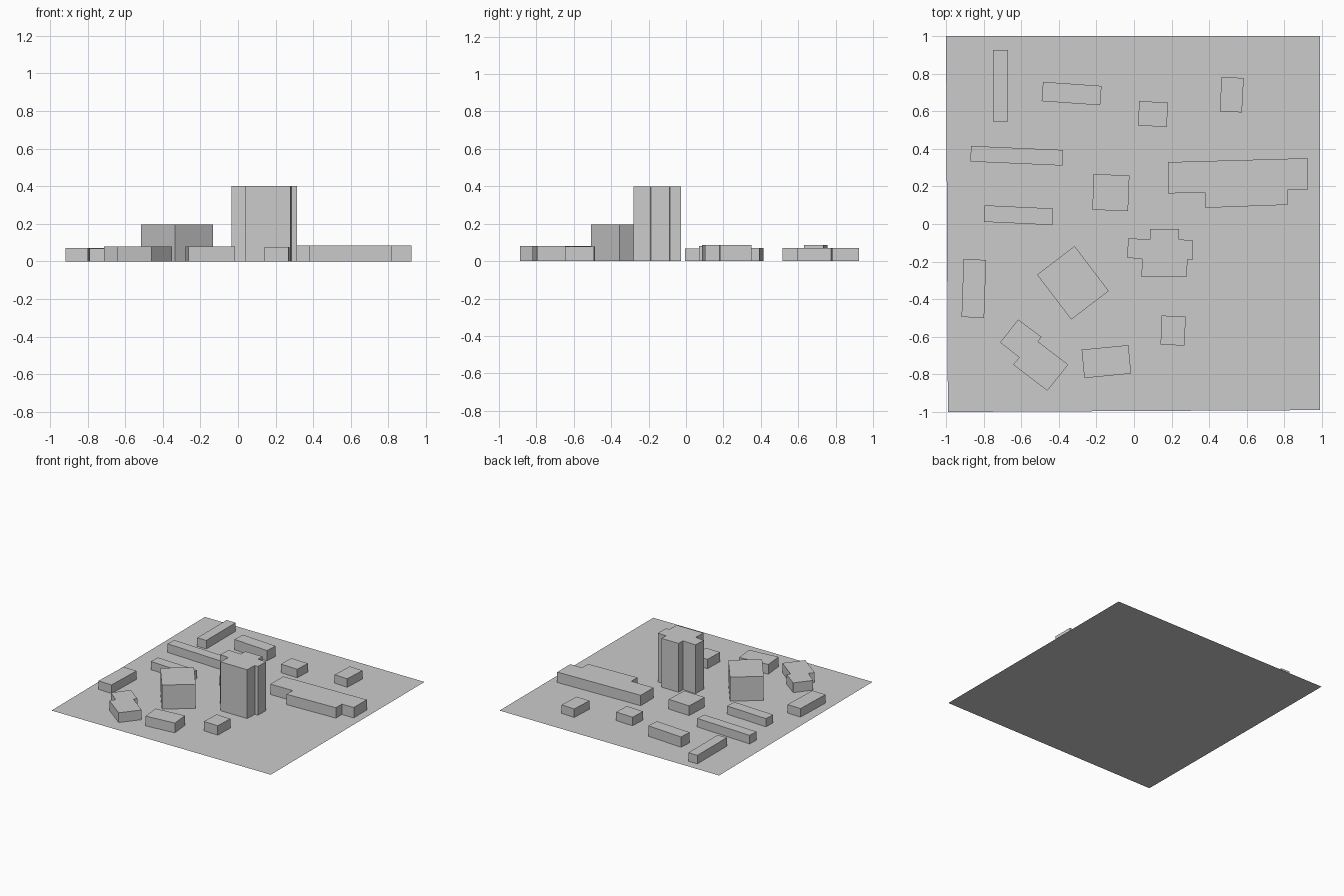
import bpy, bmesh
from math import radians
from mathutils import Matrix, Vector

cube = bpy.data.objects.get("Cube")
if cube:
    bpy.data.objects.remove(cube, do_unlink=True)

# One plain grey for the whole site model
grey = bpy.data.materials.new("plain_grey")
grey.use_nodes = True
colour = (0.6, 0.6, 0.6, 1)
grey.diffuse_color = colour
grey.node_tree.nodes["Principled BSDF"].inputs["Base Color"].default_value = colour


def add_footprint(name, points, height):
    """Raise a flat outline into a building; zero height leaves a flat sheet."""
    bm = bmesh.new()
    face = bm.faces.new([bm.verts.new((x, y, 0)) for x, y in points])
    face.normal_update()
    if face.normal.z < 0:
        face.normal_flip()
    if height:
        # the extruded face moves up, leaving the underside open on the ground
        roof = bmesh.ops.extrude_discrete_faces(bm, faces=[face])["faces"][0]
        bmesh.ops.translate(bm, verts=roof.verts, vec=(0, 0, height))
        bmesh.ops.recalc_face_normals(bm, faces=bm.faces)
    mesh = bpy.data.meshes.new(name)
    bm.to_mesh(mesh)
    bm.free()
    mesh.materials.append(grey)
    obj = bpy.data.objects.new(name, mesh)
    bpy.context.collection.objects.link(obj)
    return obj


def add_block(name, centre, size, angle, height):
    """Rectangular building turned about its centre."""
    turn = Matrix.Rotation(radians(angle), 2)
    w, d = size[0] / 2, size[1] / 2
    corners = [Vector(centre) + turn @ Vector(c)
               for c in ((-w, -d), (w, -d), (w, d), (-w, d))]
    add_footprint(name, corners, height)


# Ground sheet
add_footprint("ground", [(-.99, -1), (.99, -.99), (.99, 1), (-1, 1)], 0)

# Rectangular buildings
add_block("back_left_narrow_block", (-.71, .735), (.082, .38), 0, .07)
add_block("back_long_block", (-.332, .694), (.312, .103), -4, .085)
add_block("back_small_block", (.101, .585), (.153, .13), -2.5, .07)
add_block("back_corner_block", (.52, .688), (.118, .183), -3, .07)
add_block("long_row_block", (-.624, .363), (.49, .083), -2.5, .07)
add_block("central_square_block", (-.123, .167), (.19, .19), -2.3, .08)
add_block("short_row_block", (-.614, .047), (.365, .088), -2.7, .067)
add_block("side_block", (-.852, -.343), (.12, .308), -2, .07)
add_block("turned_mid_rise", (-.325, -.313), (.251, .3), 37.3, .197)
add_block("front_block", (-.147, -.732), (.25, .152), 5.5, .08)
add_block("front_small_block", (.208, -.567), (.128, .155), -2, .077)

# Stepped tower
add_footprint("tower", [
    (.085, -.026), (.24, -.026), (.24, -.082), (.315, -.087),
    (.313, -.188), (.285, -.19), (.28, -.282), (.04, -.282),
    (.043, -.186), (-.035, -.18), (-.032, -.076), (.085, -.082)], .4)

# Wide low building with a projecting front
add_footprint("wide_hall", [
    (.18, .329), (.922, .35), (.922, .182), (.79, .174), (.79, .184),
    (.816, .18), (.816, .102), (.38, .086), (.38, .166), (.18, .163)][:3]
    + [(.816, .18), (.816, .102), (.38, .086), (.38, .166), (.18, .163)], .085)

# Two offset wings
add_footprint("offset_wings", [
    (-.616, -.508), (-.493, -.6), (-.51, -.626), (-.35, -.748),
    (-.461, -.887), (-.643, -.748), (-.611, -.71), (-.712, -.63)], .08)
